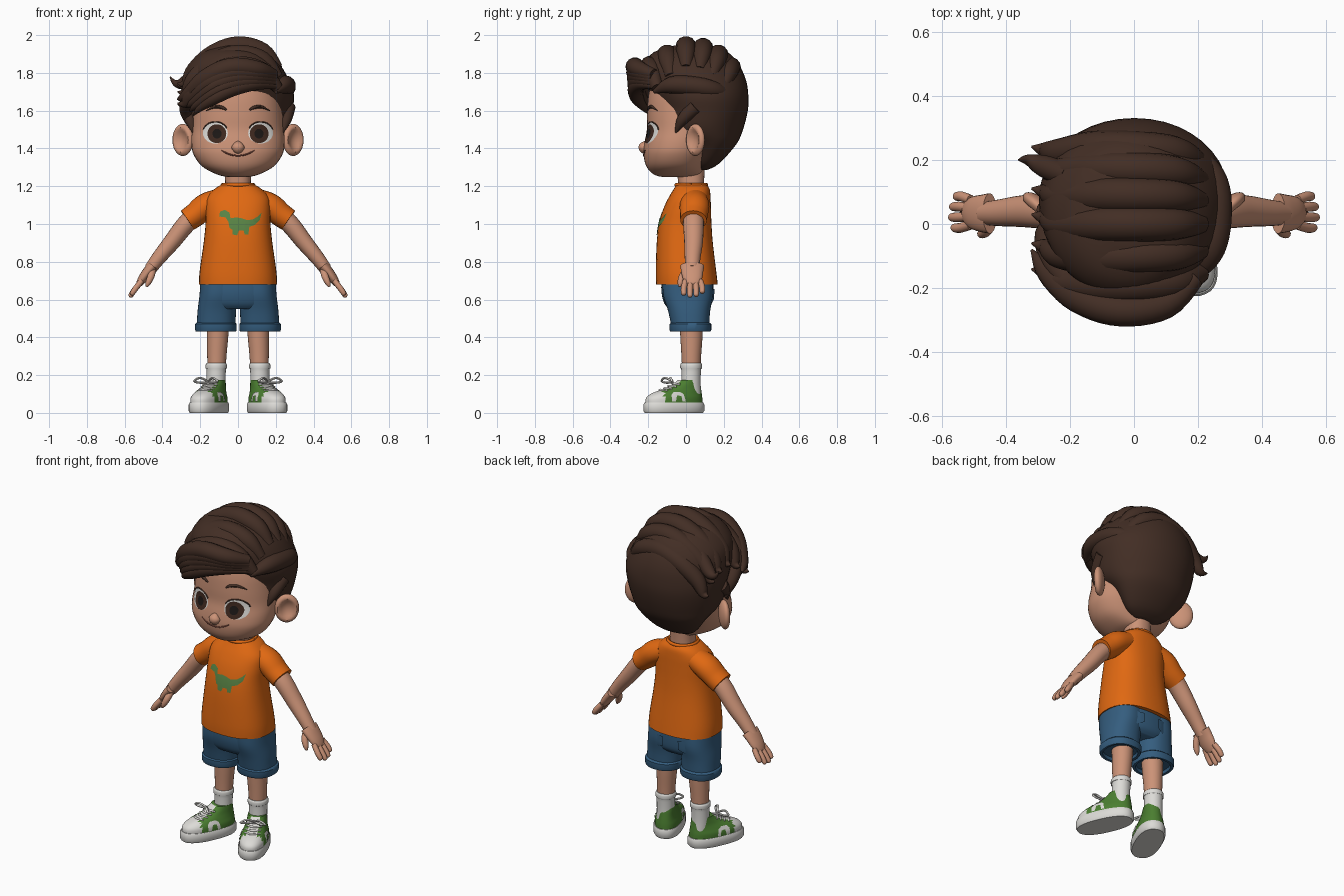
import bpy, bmesh, math
from mathutils import Vector, Matrix
from mathutils.bvhtree import BVHTree

if "Cube" in bpy.data.objects:
    bpy.data.objects.remove(bpy.data.objects["Cube"])


def material(name, r, g, b):
    m = bpy.data.materials.new(name)
    m.use_nodes = True
    m.diffuse_color = (r, g, b, 1)
    m.node_tree.nodes["Principled BSDF"].inputs["Base Color"].default_value = (r, g, b, 1)
    return m


skin = material("skin", .60, .29, .185)
hair = material("dark brown hair", .055, .027, .018)
orange = material("orange cotton", .75, .14, .006)
denim = material("blue denim", .035, .11, .21)
green = material("shoe green", .07, .21, .03)
white = material("off white", .72, .71, .68)
print_green = material("print green", .10, .23, .06)
iris_brown = material("iris brown", .05, .022, .014)
black = material("pupil black", .012, .009, .008)
lip = material("lip line", .25, .08, .055)
parts = []


def finish(bm, name, mat):
    mesh = bpy.data.meshes.new(name)
    bm.to_mesh(mesh)
    bm.free()
    mesh.materials.append(mat)
    ob = bpy.data.objects.new(name, mesh)
    bpy.context.scene.collection.objects.link(ob)
    parts.append(ob)
    return ob


def smooth(rows, n):
    """Catmull-Rom samples through the rows."""
    rows = [Vector(r) for r in rows]
    out = []
    for i in range(len(rows) - 1):
        b, c = rows[i], rows[i + 1]
        a, d = rows[max(i - 1, 0)], rows[min(i + 2, len(rows) - 1)]
        for k in range(n):
            t = k / n
            out.append(.5 * (2 * b + (c - a) * t + (2 * a - 5 * b + 4 * c - d) * t ** 2
                             + (3 * b - a - 3 * c + d) * t ** 3))
    return out + [rows[-1]]


def bridge(name, rings, mat):
    bm = bmesh.new()
    loops = [[bm.verts.new(p) for p in ring] for ring in rings]
    count = len(loops[0])
    for lo, hi in zip(loops, loops[1:]):
        for i in range(count):
            j = (i + 1) % count
            bm.faces.new((lo[i], lo[j], hi[j], hi[i]))
    bm.faces.new(loops[0])
    bm.faces.new(loops[-1])
    bmesh.ops.recalc_face_normals(bm, faces=bm.faces)
    return finish(bm, name, mat)


def loft(name, rows, mat, n=4, power=2.3, segs=40):
    """Stack of rounded rings, each row is z, centre x, half width, front y, back y."""
    def bend(v):
        return math.copysign(abs(v) ** (2 / power), v)
    rings = []
    for z, cx, rx, front, back in smooth(rows, n):
        angles = [math.tau * i / segs for i in range(segs)]
        rings.append([(cx + rx * bend(math.cos(a)),
                       (front + back) / 2 + (back - front) / 2 * bend(math.sin(a)), z) for a in angles])
    return bridge(name, rings, mat)


def tube(name, rows, mat, wide=1, ref=(0, 1, 0), n=5, segs=14):
    """Tube along a path, each row is x, y, z, radius."""
    path = smooth(rows, n)
    rings = []
    for i, p in enumerate(path):
        t = (path[min(i + 1, len(path) - 1)] - path[max(i - 1, 0)]).to_3d().normalized()
        u = Vector(ref)
        u = (u - t * u.dot(t)).normalized()
        v = t.cross(u)
        angles = [math.tau * k / segs for k in range(segs)]
        rings.append([p.to_3d() + p[3] * (u * wide * math.cos(a) + v * math.sin(a)) for a in angles])
    return bridge(name, rings, mat)


def projector(target, d, lift):
    """Returns a function that drops a flat point onto the target along d."""
    mesh = target.data
    tree = BVHTree.FromPolygons([v.co for v in mesh.vertices], [p.vertices for p in mesh.polygons])
    d = Vector(d)

    def drop(a, b):
        start = Vector((-d.x, a, b)) if d.x else Vector((a, -d.y, b))
        hit = tree.ray_cast(start, d)[0] or tree.find_nearest(start)[0]
        return hit - d * lift
    return drop


def decal(name, outline, target, mat, d=(0, 1, 0), lift=.004):
    """Thin plate of the given outline that follows the target surface."""
    drop = projector(target, d, lift)
    bm = bmesh.new()
    bm.faces.new([bm.verts.new((a, b, 0)) for a, b in outline])
    bmesh.ops.triangulate(bm, faces=bm.faces)
    for axis in range(2):
        low, high = min(p[axis] for p in outline), max(p[axis] for p in outline)
        for k in range(1, 10):
            co = [0, 0, 0]
            co[axis] = low + (high - low) * k / 10
            bmesh.ops.bisect_plane(bm, geom=bm.verts[:] + bm.edges[:] + bm.faces[:],
                                   plane_co=co, plane_no=(1 - axis, axis, 0))
    for v in bm.verts:
        v.co = drop(v.co.x, v.co.y)
    bm.normal_update()
    bmesh.ops.reverse_faces(bm, faces=[f for f in bm.faces if f.normal.dot(Vector(d)) > 0])
    return finish(bm, name, mat)


def oval(cx, cz, rx, rz):
    return [(cx + rx * math.cos(i * math.tau / 28), cz + rz * math.sin(i * math.tau / 28)) for i in range(28)]


# Head, neck and face
head = loft("head", [(1.248, 0, .05, -.12, .04), (1.262, 0, .11, -.17, .08), (1.305, 0, .19, -.21, .1),
                     (1.37, 0, .236, -.225, .13), (1.43, 0, .247, -.22, .16), (1.5, 0, .245, -.207, .2),
                     (1.58, 0, .24, -.207, .22), (1.68, 0, .23, -.2, .24), (1.78, 0, .2, -.17, .22),
                     (1.85, 0, .1, -.1, .15)], skin, power=2.15)
loft("neck", [(1.14, 0, .075, -.04, .1), (1.2, 0, .068, -.04, .095), (1.3, 0, .07, -.05, .1)], skin)
tube("nose", [(0, -.21, 1.436, .008), (0, -.217, 1.422, .022), (0, -.222, 1.406, .03),
              (0, -.219, 1.388, .022), (0, -.212, 1.38, .005)], skin, ref=(1, 0, 0), wide=1.15)
face = projector(head, (0, 1, 0), .001)
tube("smile", [(*face(x / 100, 1.362 + 3.6 * (x / 100) ** 2), .004 if abs(x) < 9 else .002)
               for x in range(-9, 10, 3)], lip, ref=(0, 0, 1), segs=8)

# Shirt body with collar and chest print
shirt = loft("shirt_body", [(.68, 0, .207, -.158, .168), (.75, 0, .203, -.16, .16), (.9, 0, .182, -.155, .142),
                            (1, 0, .172, -.143, .135), (1.08, 0, .172, -.12, .132), (1.14, 0, .165, -.092, .13),
                            (1.185, 0, .125, -.065, .125), (1.21, 0, .084, -.05, .108)], orange, power=2.4)
tube("shirt_collar", [(.082 * math.cos(i * math.tau / 16), .028 + .08 * math.sin(i * math.tau / 16), 1.207, .01)
                      for i in range(17)], orange, ref=(0, 0, 1), n=2, segs=8)
decal("dinosaur_print", [(-.1, 1.04), (-.095, 1.065), (-.07, 1.075), (-.045, 1.06), (-.04, 1.03), (-.01, 1.035),
                         (.02, 1.03), (.05, 1.02), (.08, 1.025), (.105, 1.04), (.125, 1.06), (.115, 1.02),
                         (.09, .995), (.06, .985), (.055, .945), (.035, .945), (.03, .965), (.005, .965),
                         (-.005, .94), (-.03, .945), (-.03, .97), (-.045, .98), (-.05, 1.01), (-.065, 1.035)],
      shirt, print_green)

# Shorts seat
seat = loft("shorts_seat", [(.55, 0, .17, -.09, .11), (.58, 0, .195, -.115, .137),
                            (.64, 0, .2, -.13, .145), (.72, 0, .195, -.13, .145)], denim)

# Hair cap, swept top locks, fringe and side lock
loft("hair_cap", [(1.285, 0, .06, .06, .11), (1.32, 0, .135, .04, .175), (1.42, 0, .215, .0, .265),
                  (1.5, 0, .265, -.13, .302), (1.6, 0, .287, -.15, .327), (1.68, 0, .297, -.18, .33),
                  (1.76, -.01, .28, -.22, .318), (1.84, -.02, .245, -.225, .282),
                  (1.91, -.02, .17, -.17, .22), (1.945, -.02, .06, -.06, .1)], hair, power=2.05)
for y, top in [(-.19, 1.89), (-.1, 1.95), (0, 1.995), (.09, 1.985), (.17, 1.95), (.235, 1.885)]:
    tube("top_lock", [(.21, y * .8, top - .17, .03), (.13, y * .95, top - .085, .05), (0, y, top - .055, .055),
                      (-.13, y, top - .1, .055), (-.23, y * .95, top - .18, .045),
                      (-.28, y * .9 + .02, top - .25, .025), (-.32, y * .9 + .03, top - .25, .003)], hair)
upper = [(.19, -.17, 1.79, .03), (.1, -.25, 1.82, .045), (-.04, -.27, 1.83, .05), (-.17, -.23, 1.77, .05),
         (-.27, -.15, 1.68, .035), (-.32, -.08, 1.66, .004)]
lower = [(.2, -.175, 1.73, .015), (.1, -.235, 1.742, .033), (-.02, -.265, 1.72, .042), (-.12, -.26, 1.67, .036),
         (-.2, -.22, 1.615, .02), (-.235, -.18, 1.575, .003)]
for k in range(5):
    tube("fringe_lock", [Vector(a).lerp(Vector(b), k / 4) for a, b in zip(upper, lower)], hair)
tube("flick_lock", [(-.2, .15, 1.82, .04), (-.28, .18, 1.75, .035), (-.33, .2, 1.745, .018),
                    (-.36, .2, 1.78, .003)], hair)
tube("temple_lock", [(-.19, -.19, 1.76, .04), (-.25, -.11, 1.67, .045), (-.275, -.03, 1.6, .035),
                     (-.265, 0, 1.52, .005)], hair)
tube("side_lock", [(.2, -.17, 1.7, .01), (.24, -.08, 1.735, .045), (.255, .04, 1.73, .052),
                   (.24, .15, 1.71, .045), (.17, .26, 1.68, .01)], hair, ref=(0, 0, 1))

# Everything from here is made on the left and mirrored
first_paired = len(parts)

# Ear with a hollowed front
bm = bmesh.new()
bmesh.ops.create_uvsphere(bm, u_segments=28, v_segments=18, radius=1)
for v in bm.verts:
    spread = v.co.x ** 2 + v.co.z ** 2
    if v.co.y < 0 and spread < .55:
        v.co.y += 1.1 * (1 - spread / .55)
bm.transform(Matrix.Translation((.292, .05, 1.445)) @ Matrix.Rotation(math.radians(40), 4, "Z")
             @ Matrix.Diagonal((.068, .03, .085, 1)))
finish(bm, "left_ear", skin)

# Eye, brow and sideburn
decal("left_eye_white", oval(.12, 1.482, .066, .056), head, white, lift=.003)
decal("left_iris", oval(.112, 1.478, .05, .05), head, iris_brown, lift=.005)
decal("left_pupil", oval(.111, 1.478, .024, .026), head, black, lift=.007)
tube("left_lashes", [(*face(.12 + .067 * math.cos(a / 10), 1.484 + .056 * math.sin(a / 10)), .004)
                     for a in range(3, 30, 4)], hair, ref=(0, 0, 1), segs=8)
tube("left_brow", [(*face(.06, 1.603), .004), (*face(.085, 1.617), .009), (*face(.125, 1.62), .008),
                   (*face(.168, 1.6), .002)], hair, ref=(0, 0, 1), segs=8)
tube("left_sideburn", [(.265, .05, 1.62, .04), (.253, -.02, 1.55, .03), (.235, -.055, 1.48, .004)], hair)

# Sleeve, arm and hand
tube("left_sleeve", [(.1, .045, 1.125, .062), (.17, .045, 1.095, .068), (.225, .042, 1.05, .064),
                     (.268, .04, 1.02, .061)], orange, wide=1.15, segs=24)
tube("left_arm", [(.18, .042, 1.08, .05), (.27, .04, 1.005, .05), (.35, .04, .905, .045),
                  (.42, .035, .82, .038), (.465, .033, .76, .033)], skin, wide=1.1, segs=20)
tube("left_palm", [(.45, .033, .778, .03), (.475, .033, .75, .028), (.505, .035, .71, .024),
                   (.525, .036, .68, .016), (.53, .036, .674, .005)], skin, wide=2.1, segs=20)
for y, reach in [(-.012, .92), (.021, 1.05), (.054, 1), (.086, .8)]:
    tube("left_finger", [(.51, .035 + (y - .035) * .8, .7, .015), (.51 + .035 * reach, y, .7 - .045 * reach, .0155),
                         (.51 + .056 * reach, y, .7 - .076 * reach, .013),
                         (.51 + .061 * reach, y, .7 - .083 * reach, .004)], skin)
tube("left_thumb", [(.45, .01, .765, .018), (.46, -.018, .725, .019), (.475, -.03, .69, .015),
                    (.484, -.034, .668, .005)], skin)

# Shorts leg, rolled cuff and back pocket
loft("left_shorts_leg", [(.45, .117, .102, -.075, .122), (.54, .112, .102, -.095, .128),
                         (.62, .104, .1, -.12, .142), (.69, .1, .1, -.125, .14)], denim)
loft("left_shorts_cuff", [(.47, .117, .085, -.06, .105), (.432, .117, .092, -.07, .115), (.43, .117, .106, -.083, .13),
                          (.44, .117, .11, -.088, .134), (.47, .117, .11, -.088, .134),
                          (.48, .117, .1, -.075, .122)], denim, n=1)
decal("left_back_pocket", [(.05, .655), (.15, .655), (.15, .6), (.1, .575), (.05, .6)], seat, denim, (0, -1, 0), .008)

# Leg and sock
loft("left_leg", [(.2, .114, .046, -.02, .075), (.3, .112, .051, -.024, .08), (.4, .108, .056, -.03, .087),
                  (.5, .105, .06, -.035, .09)], skin, power=2)
loft("left_sock", [(.1, .116, .05, -.03, .08), (.16, .116, .05, -.025, .077), (.23, .115, .051, -.025, .08),
                   (.235, .115, .056, -.03, .085), (.255, .115, .056, -.03, .085), (.264, .115, .05, -.025, .08)],
     white, power=2)

# Shoe, built straight and then turned outward
first_shoe = len(parts)
loft("left_sole", [(0, 0, .075, -.168, .158), (.01, 0, .081, -.174, .165), (.045, 0, .081, -.174, .165),
                   (.056, 0, .076, -.168, .16)], white, n=1, power=2.4)
shoe = loft("left_shoe_upper", [(.05, 0, .075, -.165, .157), (.08, 0, .074, -.16, .155), (.105, 0, .065, -.125, .152),
                                (.13, 0, .056, -.05, .148), (.155, 0, .052, 0, .144),
                                (.175, 0, .05, .025, .14)], green, power=2.3)
shoe.data.materials.append(white)
for p in shoe.data.polygons:
    c = p.center
    if c.y < -.085 or (abs(c.x) < .028 and c.y < .06 and c.z > .09):
        p.material_index = 1
arch = [(-.05, .06), (-.05, .095), (-.035, .11), (0, .112), (.02, .1), (.03, .06), (.01, .06), (.005, .09),
        (-.02, .092), (-.028, .06)]
for d in (-1, 1):
    decal("left_shoe_stripe", arch, shoe, white, (d, 0, 0))
    tube("left_bow_loop", [(0, -.012, .165, .006), (.035 * d, -.04, .185, .006), (.068 * d, -.045, .168, .006),
                           (.04 * d, -.03, .16, .006), (0, -.012, .163, .006)], white, ref=(0, 0, 1), segs=8)
for y, z in [(-.085, .122), (-.058, .131), (-.034, .143), (-.012, .156)]:
    tube("left_lace", [(-.042, y + .025, z - .006, .005), (0, y, z, .006), (.042, y + .025, z - .006, .005)],
         white, segs=8)
turn = Matrix.Translation((.152, -.06, 0)) @ Matrix.Rotation(math.radians(24), 4, "Z")
for ob in parts[first_shoe:]:
    ob.data.transform(turn)

# Mirror the paired parts
for ob in parts[first_paired:]:
    mesh = ob.data.copy()
    mesh.transform(Matrix.Scale(-1, 4, (1, 0, 0)))
    mesh.flip_normals()
    twin = bpy.data.objects.new(ob.name.replace("left", "right"), mesh)
    bpy.context.scene.collection.objects.link(twin)
    parts.append(twin)

bpy.ops.object.select_all(action="DESELECT")
for ob in parts:
    ob.select_set(True)
bpy.context.view_layer.objects.active = parts[0]
bpy.ops.object.shade_smooth_by_angle(angle=math.radians(45))
